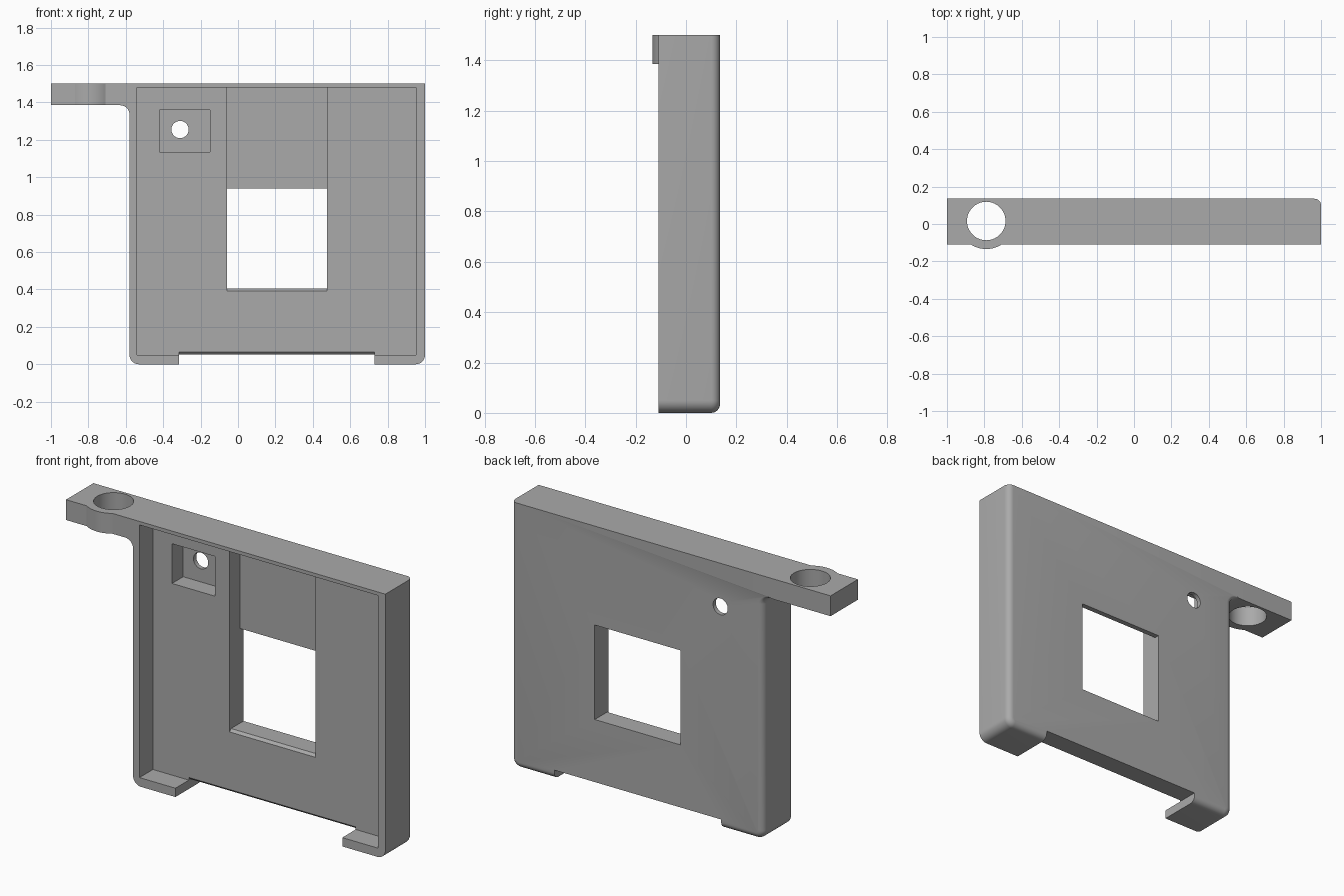
import bpy, bmesh, math
from mathutils import Matrix

if "Cube" in bpy.data.objects:
    bpy.data.objects.remove(bpy.data.objects["Cube"], do_unlink=True)

FRONT, BACK, FLOOR = -0.11, 0.135, 0.01
LEFT, RIGHT, TOP = -0.58, 1.0, 1.5
ARM_Z, CORNER, ROUND = 1.385, 0.05, 0.035
HOLE_X, HOLE_Y = -0.79, 0.016

grey = bpy.data.materials.new("plain grey")
grey.use_nodes = True
grey.diffuse_color = (0.4, 0.4, 0.4, 1)
grey.node_tree.nodes["Principled BSDF"].inputs["Base Color"].default_value = (0.4, 0.4, 0.4, 1)


def make(name, bm):
    bmesh.ops.recalc_face_normals(bm, faces=bm.faces)
    mesh = bpy.data.meshes.new(name)
    bm.to_mesh(mesh)
    bm.free()
    mesh.materials.append(grey)
    obj = bpy.data.objects.new(name, mesh)
    bpy.context.collection.objects.link(obj)
    return obj


def box(name, x, y, z):
    bm = bmesh.new()
    mid = [(a + b) / 2 for a, b in (x, y, z)]
    size = [b - a for a, b in (x, y, z)]
    bmesh.ops.create_cube(bm, size=1, matrix=Matrix.Translation(mid) @ Matrix.Diagonal((*size, 1)))
    return make(name, bm)


def cylinder(name, centre, radius, depth, axis="Z"):
    bm = bmesh.new()
    turn = Matrix.Rotation(math.pi / 2, 4, "X") if axis == "Y" else Matrix()
    bmesh.ops.create_cone(bm, cap_ends=True, segments=64, radius1=radius, radius2=radius,
                          depth=depth, matrix=Matrix.Translation(centre) @ turn)
    return make(name, bm)


def edge_cutter(name, x, y, z, size=0.014):
    # diamond bar that eases a sharp edge running along x
    bm = bmesh.new()
    side = size * math.sqrt(2)
    bmesh.ops.create_cube(bm, size=1, matrix=Matrix.Translation((sum(x) / 2, y, z))
                          @ Matrix.Rotation(math.pi / 4, 4, "X")
                          @ Matrix.Diagonal((x[1] - x[0], side, side, 1)))
    return make(name, bm)


def combine(target, other, operation):
    mod = target.modifiers.new(other.name, "BOOLEAN")
    mod.operation, mod.solver, mod.object = operation, "EXACT", other
    bpy.context.view_layer.objects.active = target
    bpy.ops.object.modifier_apply(modifier=mod.name)
    bpy.data.objects.remove(other, do_unlink=True)


def arc(cx, cz, start, end, steps=10):
    for i in range(steps + 1):
        a = math.radians(start + (end - start) * i / steps)
        yield cx, cz, math.cos(a), math.sin(a), i / steps


# Outline of plate and arm: x, z, outward normal, amount of back rounding
outline = [(RIGHT, TOP, 1, 0, 1)]
for cx, start in ((RIGHT - CORNER, 0), (LEFT + CORNER, -90)):
    for x, z, c, s, t in arc(cx, CORNER, start, start - 90):
        outline.append((x + CORNER * c, z + CORNER * s, c, s, 1))
for x, z, c, s, t in arc(LEFT - CORNER, ARM_Z - CORNER, 0, 90):
    outline.append((x + CORNER * c, z + CORNER * s, -c, -s, 1 - t))
outline += [(-1, ARM_Z, 0, -1, 0), (-1, TOP, 0, 1, 0)]

# Plate lofted from front to rounded back
bm = bmesh.new()
layers = [(FRONT, 0)]
for i in range(7):
    a = math.pi / 2 * i / 6
    layers.append((BACK - ROUND + ROUND * math.sin(a), ROUND * (1 - math.cos(a))))
rings = [[bm.verts.new((x - nx * w * d, y, z - nz * w * d)) for x, z, nx, nz, w in outline]
         for y, d in layers]
for r0, r1 in zip(rings, rings[1:]):
    for i in range(len(r0)):
        j = (i + 1) % len(r0)
        bm.faces.new((r0[i], r0[j], r1[j], r1[i]))
bm.faces.new(rings[0])
bm.faces.new(rings[-1])
plate = make("mounting_plate", bm)

# Bulge around the arm hole
combine(plate, cylinder("arm_boss", (HOLE_X, HOLE_Y, (ARM_Z + TOP) / 2), 0.15, TOP - ARM_Z), "UNION")
# the boss stays within the back face: trim it flush
combine(plate, box("back_trim", (-1.2, -0.6), (BACK, 0.4), (1.2, 1.7)), "DIFFERENCE")

# Recesses, openings and eased edges
window_x, notch_x = (-0.06, 0.477), (-0.315, 0.73)
for cutter in (
    cylinder("arm_hole", (HOLE_X, HOLE_Y, 1.45), 0.103, 0.4),
    box("front_recess", (-0.54, 0.953), (-0.3, FLOOR), (0.05, 1.48)),
    box("cable_slot", window_x, (-0.2, 0.105), (0.5, 1.48)),
    box("window", window_x, (-0.25, 0.3), (0.405, 0.94)),
    box("square_pocket", (-0.42, -0.15), (-0.2, 0.11), (1.135, 1.36)),
    cylinder("small_hole", (-0.31, 0.1, 1.255), 0.046, 0.4, "Y"),
    box("bottom_notch", notch_x, (-0.4, 0.4), (-0.2, 0.051)),
    edge_cutter("notch_edge", notch_x, FLOOR, 0.051),
    edge_cutter("window_edge", window_x, FLOOR, 0.405),
):
    combine(plate, cutter, "DIFFERENCE")

bpy.ops.object.select_all(action="DESELECT")
plate.select_set(True)
bpy.context.view_layer.objects.active = plate
bpy.ops.object.shade_smooth_by_angle(angle=math.radians(30))
